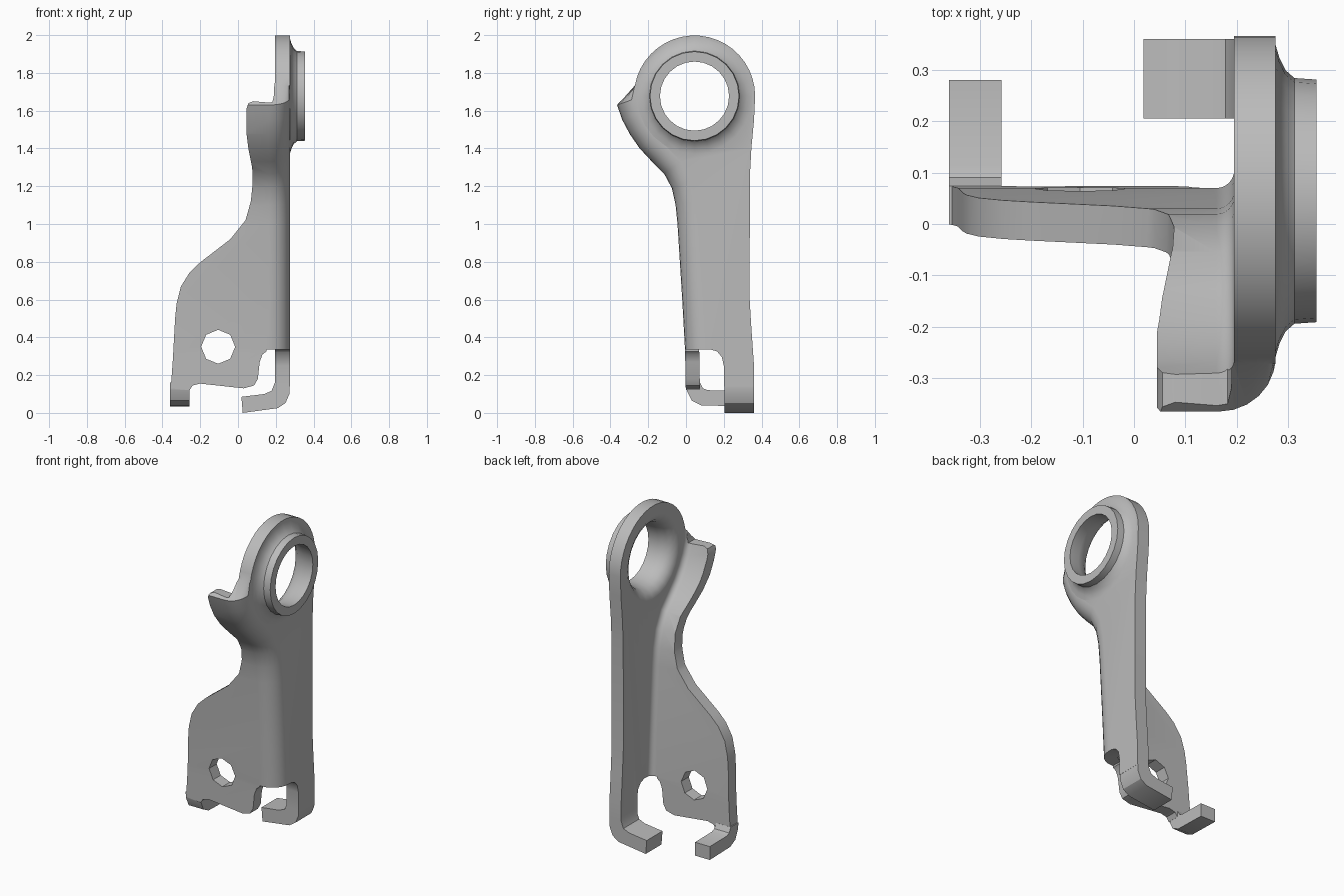
import bpy, bmesh, math
from mathutils import Vector

cube = bpy.data.objects.get("Cube")
if cube:
    bpy.data.objects.remove(cube)

THICK, OUTER_X, INNER_X = 0.075, 0.275, 0.195
RING = (0.045, 1.677)

steel = bpy.data.materials.new("grey steel")
steel.use_nodes = True
steel.diffuse_color = (0.5, 0.5, 0.5, 1)
steel.node_tree.nodes["Principled BSDF"].inputs["Base Color"].default_value = (0.5, 0.5, 0.5, 1)


def loft(name, sections, closed=False):
    """Skin equal-length loops; cap the ends unless the loft closes on itself."""
    bm = bmesh.new()
    rings = [[bm.verts.new(p) for p in s] for s in sections]
    n = len(rings[0])
    pairs = list(zip(rings, rings[1:]))
    if closed:
        pairs.append((rings[-1], rings[0]))
    else:
        bm.faces.new(rings[0])
        bm.faces.new(rings[-1])
    for a, b in pairs:
        for i in range(n):
            j = (i + 1) % n
            bm.faces.new((a[i], a[j], b[j], b[i]))
    bmesh.ops.recalc_face_normals(bm, faces=bm.faces)
    mesh = bpy.data.meshes.new(name)
    bm.to_mesh(mesh)
    bm.free()
    mesh.materials.append(steel)
    ob = bpy.data.objects.new(name, mesh)
    bpy.context.collection.objects.link(ob)
    return ob


def prism(name, pts, axis, lo, hi):
    """Extrude a side (y, z) profile along x, or a front (x, z) one along y."""
    place = (lambda t, u, v: (t, u, v)) if axis == "x" else (lambda t, u, v: (u, t, v))
    return loft(name, [[place(t, u, v) for u, v in pts] for t in (lo, hi)])


def circle(cu, cv, r, n, start=0.0, sweep=2 * math.pi, ends=0):
    return [(cu + r * math.cos(start + sweep * i / n),
             cv + r * math.sin(start + sweep * i / n)) for i in range(n + ends)]


def combine(target, tool, operation):
    mod = target.modifiers.new(operation, "BOOLEAN")
    mod.operation, mod.object, mod.solver = operation, tool, "EXACT"
    bpy.context.view_layer.objects.active = target
    bpy.ops.object.modifier_apply(modifier=mod.name)
    bpy.data.objects.remove(tool)


# Side path of the folded flange, and its inward normals
path = [Vector(p) for p in [
    (0.005, -0.2), (-0.005, 0.33), (-0.02, 0.6), (-0.045, 1.0), (-0.055, 1.1),
    (-0.075, 1.19), (-0.115, 1.265), (-0.18, 1.33), (-0.245, 1.4),
    (-0.297, 1.475), (-0.337, 1.55), (-0.365, 1.63)]]
normals = []
for i in range(len(path)):
    t = path[min(i + 1, len(path) - 1)] - path[max(i - 1, 0)]
    normals.append(Vector((t.y, -t.x)).normalized())


def folded(name, x_start, x_end, radius, inset, rest):
    """Solid whose path side is rounded over towards x_end."""
    stations = [(x_start, inset)]
    for i in range(7):
        a = math.pi / 2 * i / 6
        stations.append((x_end - radius + radius * math.sin(a),
                         inset + radius * (1 - math.cos(a))))
    return loft(name, [[(x, *(p + n * d)) for p, n in zip(path, normals)]
                       + [(x, *q) for q in rest] for x, d in stations])


# Solid envelope: side silhouette with the eye at the top
eye = circle(*RING, 0.321, 20, 0.0, math.radians(170), 1)[::-1]
back_edge = [(0.36, 1.55), (0.346, 1.4), (0.338, 1.25), (0.337, 0.6),
             (0.346, 0.45), (0.36, 0.25), (0.36, -0.2)]
bracket = folded("bracket", -0.5, OUTER_X, 0.11, 0.0, eye + back_edge)

# Hollow out the inside so only the folded sheet remains
hollow = folded("hollow", -1.0, INNER_X, 0.035, THICK,
                [(-0.3, 2.6), (1.0, 2.6), (1.0, -0.3)])
combine(bracket, hollow, "DIFFERENCE")

# Trim to the front silhouette
front = [(-0.356, 0.13), (-0.345, 0.28), (-0.333, 0.5), (-0.325, 0.58), (-0.302, 0.67),
         (-0.255, 0.745), (-0.2, 0.797), (-0.04, 0.92), (0.04, 1.02), (0.068, 1.12),
         (0.078, 1.22), (0.075, 1.3), (0.055, 1.4), (0.045, 1.48), (0.045, 1.61),
         (0.055, 1.64), (0.08, 1.65), (0.16, 1.643), (0.182, 1.645), (0.19, 1.68),
         (0.19, 2.2), (0.5, 2.2), (0.5, 0.14), (0.185, 0.14), (0.185, 0.335),
         (0.16, 0.333), (0.13, 0.31), (0.115, 0.27), (0.105, 0.18), (0.085, 0.145),
         (0.03, 0.13), (-0.2, 0.155), (-0.24, 0.145), (-0.257, 0.12)]
combine(bracket, prism("front_trim", front, "y", -1, 1), "INTERSECT")

# Corner relief notch, bolt hole and eye opening
notch = [(-0.3, -0.1), (0.2, -0.1), (0.2, 0.25), (0.19, 0.295), (0.165, 0.325),
         (0.13, 0.336), (-0.3, 0.336)]
combine(bracket, prism("notch", notch, "x", 0.15, 0.4), "DIFFERENCE")
combine(bracket, prism("bolt_hole", circle(-0.105, 0.35, 0.09, 8), "y", -0.3, 0.4), "DIFFERENCE")
combine(bracket, prism("eye_hole", circle(*RING, 0.265, 24), "x", 0.1, 0.4), "DIFFERENCE")

# Flared collar drawn out of the eye
collar_profile = [(INNER_X, 0.252), (0.21, 0.222), (0.24, 0.198), (0.29, 0.187),
                  (0.355, 0.183), (0.355, 0.236), (0.312, 0.239), (0.295, 0.254),
                  (0.283, 0.278), (OUTER_X, 0.305), (0.25, 0.28), (INNER_X, 0.28)]
collar = loft("collar", [[(x, RING[0] + r * math.cos(a), RING[1] + r * math.sin(a))
                          for x, r in collar_profile]
                         for a in (2 * math.pi * i / 24 for i in range(24))], closed=True)
combine(bracket, collar, "UNION")

# Bent tabs at the foot of each leg
hook = [(OUTER_X, 0.16), (0.272, 0.1), (0.252, 0.053), (0.21, 0.025), (0.025, 0.0),
        (0.018, 0.085), (0.14, 0.1), (0.178, 0.117), (INNER_X, 0.16)]
combine(bracket, prism("hook_tab", hook, "y", 0.205, 0.36), "UNION")
lip = [(-0.001, 0.16), (0.004, 0.12), (0.03, 0.065), (0.08, 0.04), (0.28, 0.035),
       (0.28, 0.118), (0.115, 0.12), (0.09, 0.13), (0.074, 0.16)]
combine(bracket, prism("lip_tab", lip, "x", -0.36, -0.258), "UNION")

# Smooth the bends, keep cut edges crisp
bpy.ops.object.select_all(action="DESELECT")
bracket.select_set(True)
bpy.context.view_layer.objects.active = bracket
bpy.ops.object.shade_smooth_by_angle(angle=math.radians(32))
